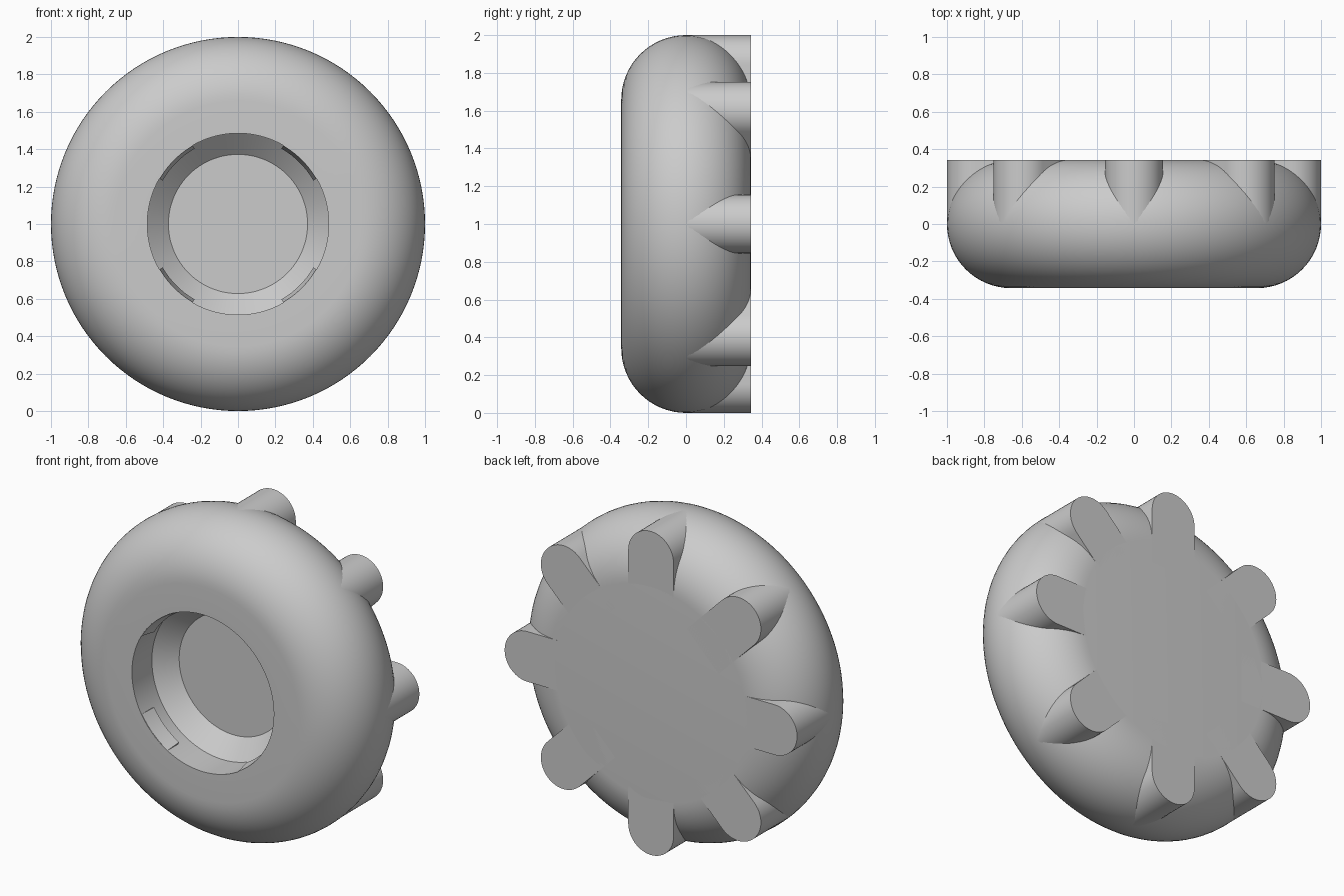
import bpy, bmesh
from math import sin, cos, pi, radians

cube = bpy.data.objects.get("Cube")
if cube:
    bpy.data.objects.remove(cube, do_unlink=True)

H = 0.343          # half depth and rim rounding radius
CZ = 1.0           # height of the knob axis
BORE = 0.485       # recess radius

grey = bpy.data.materials.new("plain grey")
grey.use_nodes = True
colour = (0.6, 0.6, 0.6, 1)
grey.diffuse_color = colour
grey.node_tree.nodes["Principled BSDF"].inputs["Base Color"].default_value = colour


def finish(bm, name):
    bmesh.ops.recalc_face_normals(bm, faces=bm.faces)
    mesh = bpy.data.meshes.new(name)
    bm.to_mesh(mesh)
    bm.free()
    mesh.materials.append(grey)
    obj = bpy.data.objects.new(name, mesh)
    obj.location.z = CZ
    bpy.context.collection.objects.link(obj)
    bpy.ops.object.select_all(action='DESELECT')
    obj.select_set(True)
    bpy.context.view_layer.objects.active = obj
    bpy.ops.object.shade_smooth_by_angle(angle=radians(30))
    return obj


def lathe(name, profile, steps=128):
    """Revolve (radius, y) points around the y axis, capping both ends."""
    bm = bmesh.new()
    rings = []
    for r, y in profile:
        rings.append([bm.verts.new((r * cos(2 * pi * i / steps), y,
                                    r * sin(2 * pi * i / steps)))
                      for i in range(steps)])
    for a, b in zip(rings, rings[1:]):
        for i in range(steps):
            j = (i + 1) % steps
            bm.faces.new((a[i], a[j], b[j], b[i]))
    bm.faces.new(rings[0])
    bm.faces.new(rings[-1])
    return finish(bm, name)


# Rounded body with a stepped, chamfered recess in the front
profile = [(0.372, -H + 0.30), (BORE, -H + 0.195), (BORE, -H)]
for k in range(33):
    t = -pi / 2 + pi * k / 32
    profile.append((1 - H + H * cos(t), H * sin(t)))
lathe("knob_body", profile)

# Eight round-ended grip lugs flush with the back
LUG = 0.155
for n in range(8):
    outline = [(0.5, -LUG)]
    for k in range(25):
        t = -pi / 2 + pi * k / 24
        outline.append((1 - LUG + LUG * cos(t), LUG * sin(t)))
    outline.append((0.5, LUG))
    a = n * pi / 4
    bm = bmesh.new()
    base = bm.faces.new([bm.verts.new((u * cos(a) - v * sin(a), 0,
                                       u * sin(a) + v * cos(a)))
                         for u, v in outline])
    ext = bmesh.ops.extrude_face_region(bm, geom=[base], use_keep_orig=True)
    moved = [g for g in ext["geom"] if isinstance(g, bmesh.types.BMVert)]
    bmesh.ops.translate(bm, vec=(0, H, 0), verts=moved)
    finish(bm, f"grip_lug_{n + 1}")

# Four wedge-shaped snap tabs inside the recess
section = [(BORE + 0.01, -H + 0.002), (BORE - 0.002, -H + 0.002),
           (BORE - 0.02, -H + 0.1), (BORE + 0.01, -H + 0.1)]
for n in range(4):
    bm = bmesh.new()
    rows = []
    for k in range(13):
        a = radians(30 + 90 * n + 30 * k / 12)
        rows.append([bm.verts.new((r * cos(a), y, r * sin(a))) for r, y in section])
    for p, q in zip(rows, rows[1:]):
        for i in range(4):
            j = (i + 1) % 4
            bm.faces.new((p[i], p[j], q[j], q[i]))
    bm.faces.new(rows[0])
    bm.faces.new(rows[-1])
    finish(bm, f"snap_tab_{n + 1}")
